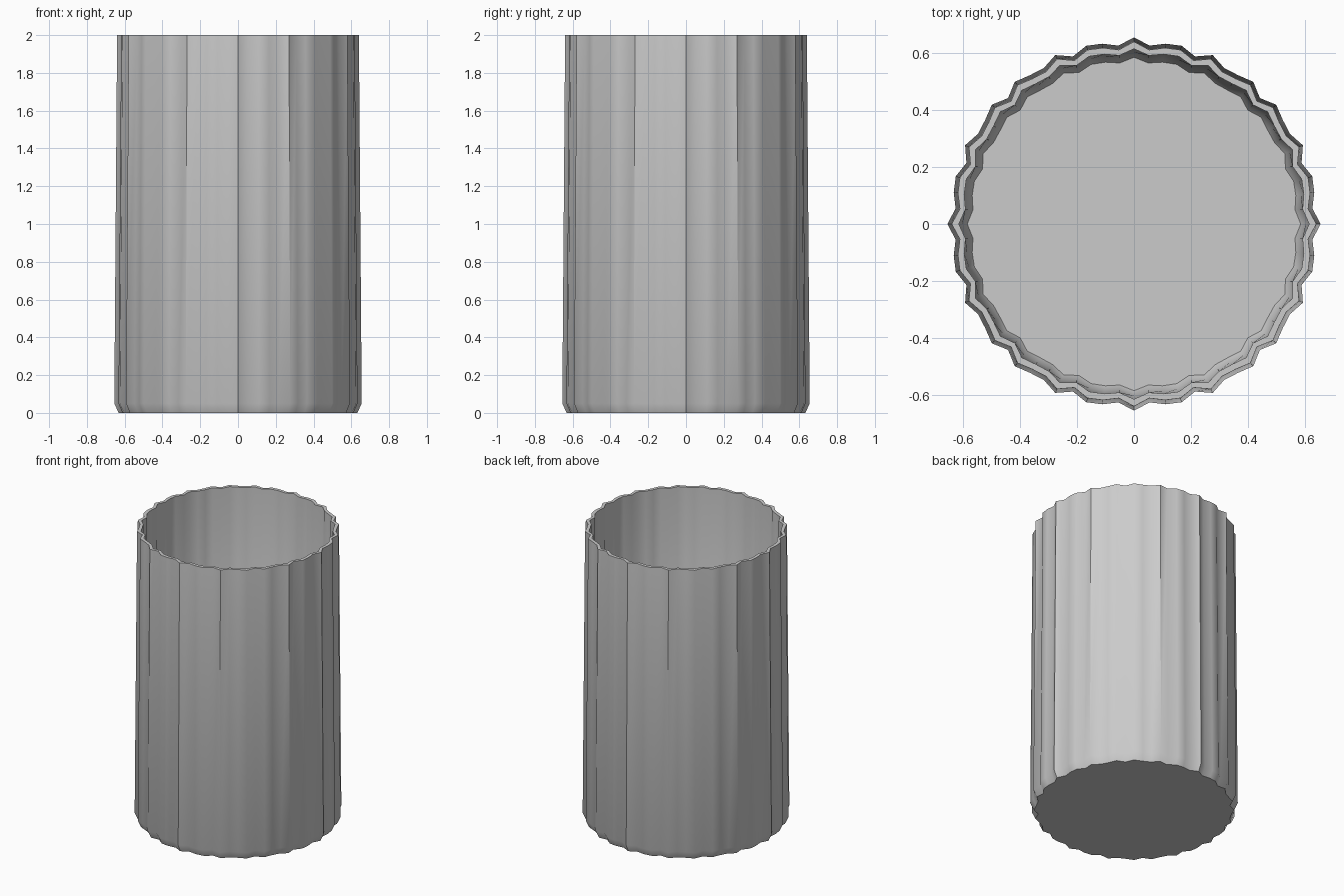
import bpy, bmesh, math

if "Cube" in bpy.data.objects:
    bpy.data.objects.remove(bpy.data.objects["Cube"])

SEGMENTS, FLUTES = 72, 28

# Cup profile from outer base round the rim to the inner floor: (radius, z, flute depth)
PROFILE = [
    (0.618, 0.00, 0.014),
    (0.640, 0.05, 0.015),
    (0.625, 2.00, 0.015),
    (0.603, 2.00, 0.012),
    (0.592, 0.09, 0.010),
    (0.575, 0.06, 0.010),
]

bm = bmesh.new()


def ring(radius, z, depth):
    verts = []
    for i in range(SEGMENTS):
        a = math.tau * i / SEGMENTS
        r = radius + depth * math.cos(FLUTES * a)
        verts.append(bm.verts.new((r * math.cos(a), r * math.sin(a), z)))
    return verts


def fan(verts, z):
    centre = bm.verts.new((0, 0, z))
    for i, v in enumerate(verts):
        bm.faces.new((centre, v, verts[(i + 1) % SEGMENTS]))


# Fluted walls, base bevel and rim
rings = [ring(*p) for p in PROFILE]
for low, high in zip(rings, rings[1:]):
    for i in range(SEGMENTS):
        j = (i + 1) % SEGMENTS
        bm.faces.new((low[i], low[j], high[j], high[i]))

# Underside and inner floor
fan(rings[0], 0.0)
fan(rings[-1], 0.06)
bmesh.ops.recalc_face_normals(bm, faces=bm.faces)

mesh = bpy.data.meshes.new("fluted_cup")
bm.to_mesh(mesh)
bm.free()
cup = bpy.data.objects.new("fluted_cup", mesh)
bpy.context.collection.objects.link(cup)

# Soft flutes with crisp rim and base
bpy.context.view_layer.objects.active = cup
cup.select_set(True)
bpy.ops.object.shade_smooth_by_angle(angle=math.radians(50))
